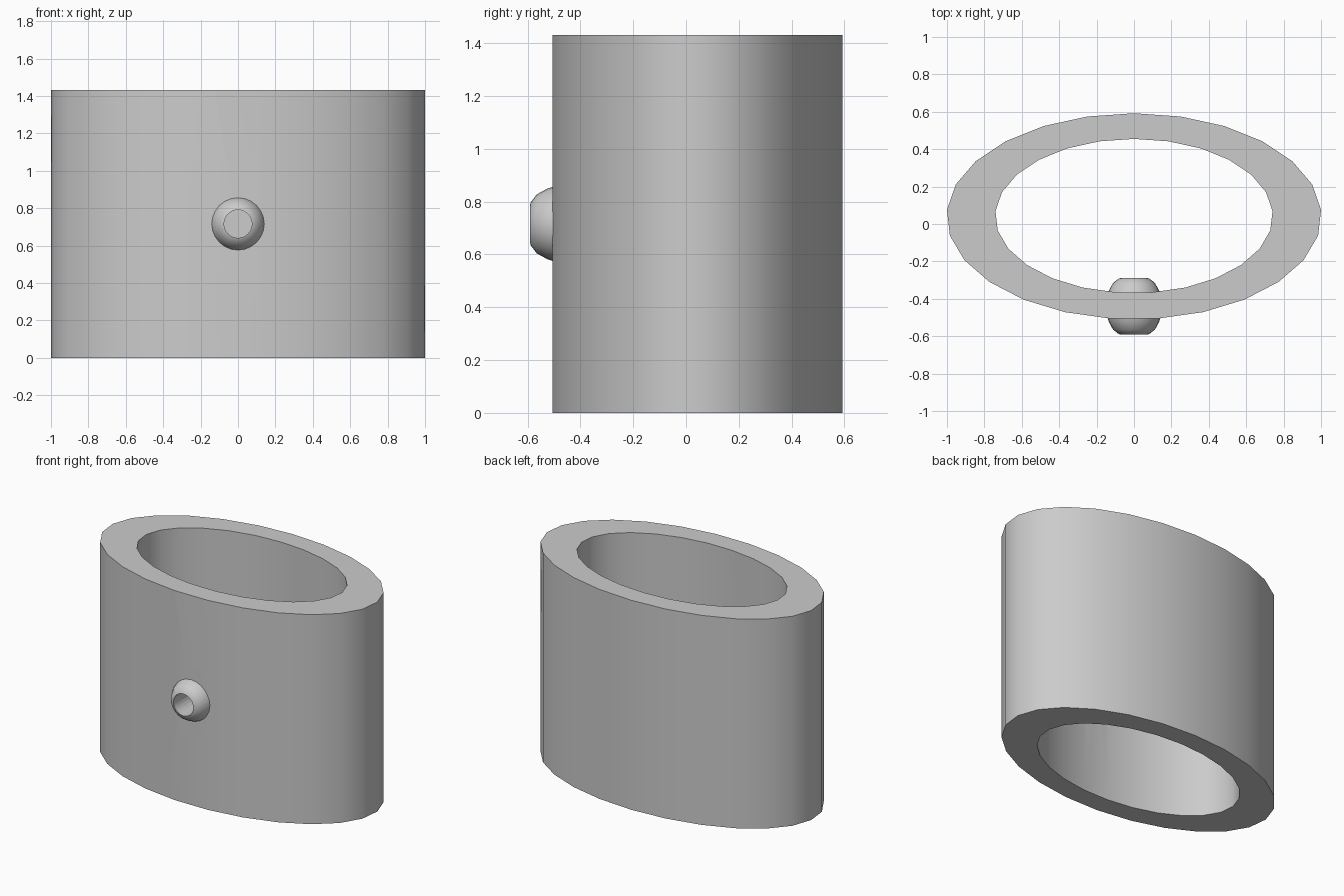
import bpy, bmesh
from math import sin, cos, tau, radians

if "Cube" in bpy.data.objects:
    bpy.data.objects.remove(bpy.data.objects["Cube"])


def finish(bm, name, angle=35):
    bmesh.ops.recalc_face_normals(bm, faces=bm.faces)
    mesh = bpy.data.meshes.new(name)
    bm.to_mesh(mesh)
    bm.free()
    obj = bpy.data.objects.new(name, mesh)
    bpy.context.collection.objects.link(obj)
    bpy.ops.object.select_all(action='DESELECT')
    obj.select_set(True)
    bpy.context.view_layer.objects.active = obj
    bpy.ops.object.shade_smooth_by_angle(angle=radians(angle))
    return obj


def bridge(bm, loops):
    """Skin a closed chain of vertex loops into a ring."""
    n = len(loops[0])
    for a, b in zip(loops, loops[1:] + loops[:1]):
        for i in range(n):
            j = (i + 1) % n
            bm.faces.new((a[i], a[j], b[j], b[i]))


HEIGHT, SIDES = 1.432, 25
BEAD_Y, BEAD_Z, HOLE = -0.44, HEIGHT / 2, 0.075

# oval sleeve: closed ring of outer and inner ellipses
bm = bmesh.new()
loops = []
for rx, ry, cy, z in ((1.002, 0.551, 0.041, 0), (1.002, 0.551, 0.041, HEIGHT),
                      (0.742, 0.412, 0.043, HEIGHT), (0.742, 0.412, 0.043, 0)):
    loops.append([bm.verts.new((rx * sin(tau * i / SIDES), cy + ry * cos(tau * i / SIDES), z))
                  for i in range(SIDES)])
bridge(bm, loops)
sleeve = finish(bm, "oval_sleeve")

# hole through the sleeve wall, matching the bore of the bead
bpy.ops.mesh.primitive_cylinder_add(vertices=24, radius=HOLE, depth=0.32,
                                    location=(0, BEAD_Y, BEAD_Z), rotation=(tau / 4, 0, 0))
cutter = bpy.context.object
cutter.name = "hole_cutter"
cut = sleeve.modifiers.new("hole", 'BOOLEAN')
cut.object = cutter
cut.solver = 'EXACT'
bpy.ops.object.select_all(action='DESELECT')
bpy.context.view_layer.objects.active = sleeve
sleeve.select_set(True)
bpy.ops.object.modifier_apply(modifier="hole")
bpy.data.objects.remove(cutter)

# pierced bead set in the front wall
half = [(0.15, HOLE), (0.148, 0.082), (0.125, 0.112), (0.085, 0.134), (0.04, 0.148)]
profile = half + [(-y, r) for y, r in reversed(half)]
bm = bmesh.new()
loops = [[bm.verts.new((r * sin(tau * i / 24), BEAD_Y + y, BEAD_Z + r * cos(tau * i / 24)))
          for i in range(24)] for y, r in profile]
bridge(bm, loops)
finish(bm, "pierced_bead", 45)
